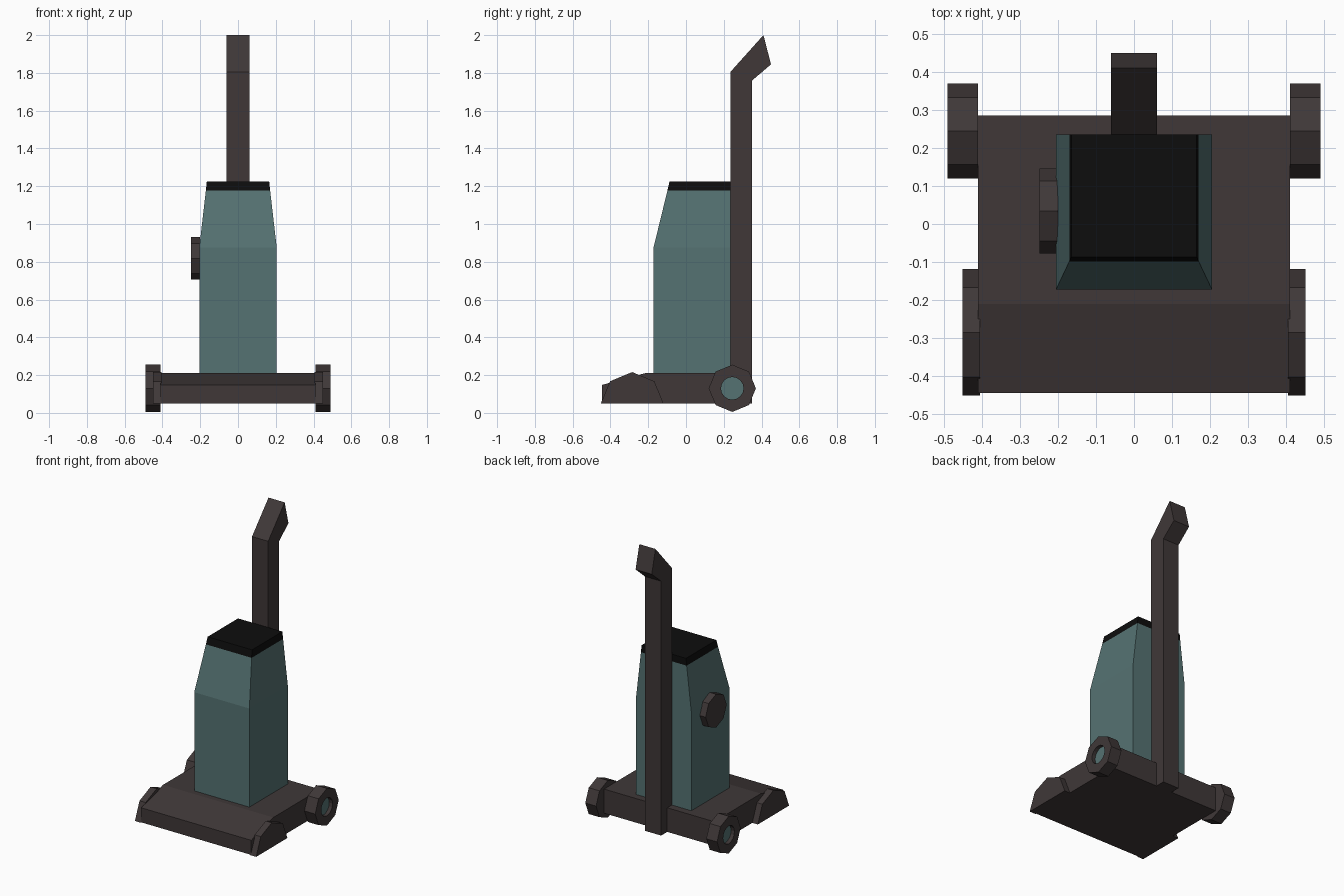
import bpy, bmesh, math

if "Cube" in bpy.data.objects:
    bpy.data.objects.remove(bpy.data.objects["Cube"])


def material(name, rgb):
    m = bpy.data.materials.new(name)
    m.diffuse_color = (*rgb, 1.0)
    m.use_nodes = True
    m.node_tree.nodes["Principled BSDF"].inputs["Base Color"].default_value = m.diffuse_color
    return m


BROWN = material("dark brown plastic", (0.050, 0.039, 0.039))
TEAL = material("muted teal", (0.091, 0.170, 0.170))
BLACK = material("black", (0.004, 0.004, 0.004))


def finish(name, bm, *mats):
    bmesh.ops.recalc_face_normals(bm, faces=bm.faces)
    me = bpy.data.meshes.new(name)
    bm.to_mesh(me)
    bm.free()
    for m in mats:
        me.materials.append(m)
    ob = bpy.data.objects.new(name, me)
    bpy.context.collection.objects.link(ob)
    return ob


def loft(name, rings, *mats, slots=None):
    """Skin a list of equal-length closed loops and cap both ends."""
    bm = bmesh.new()
    loops = [[bm.verts.new(p) for p in ring] for ring in rings]
    n = len(loops[0])
    for k, (a, b) in enumerate(zip(loops, loops[1:])):
        for i in range(n):
            j = (i + 1) % n
            f = bm.faces.new((a[i], a[j], b[j], b[i]))
            f.material_index = slots[k] if slots else 0
    bm.faces.new(loops[0])
    last = bm.faces.new(loops[-1])
    last.material_index = slots[-1] if slots else 0
    return finish(name, bm, *mats)


def extrude_x(name, profile, x0, x1, mat):
    """Extrude a (y, z) profile along x."""
    return loft(name, [[(x, y, z) for y, z in profile] for x in (x0, x1)], mat)


def arc(y, z, r, steps):
    return [(y + r * math.cos(i * math.pi / 4), z + r * math.sin(i * math.pi / 4))
            for i in range(steps)]


# Floor head with a sloping front
extrude_x("floor_head", [(-0.445, 0.05), (0.285, 0.05), (0.285, 0.212),
                         (-0.21, 0.212), (-0.445, 0.148)], -0.41, 0.41, BROWN)

# Upright handle with a bent grip
extrude_x("handle", [(0.235, 0.05), (0.35, 0.05), (0.35, 1.76), (0.45, 1.845),
                     (0.41, 2.0), (0.235, 1.805)], -0.06, 0.06, BROWN)


# Tapered dust housing with a black cap
def section(hx, y0, z):
    return [(-hx, y0, z), (hx, y0, z), (hx, 0.236, z), (-hx, 0.236, z)]


loft("dust_housing",
     [section(0.205, -0.172, 0.21), section(0.205, -0.172, 0.875),
      section(0.170, -0.098, 1.178), section(0.165, -0.087, 1.226)],
     TEAL, BLACK, slots=[0, 0, 1])

# Knob on the left of the housing
extrude_x("side_knob", arc(0.034, 0.818, 0.112, 8), -0.248, -0.2, BROWN)


# Octagonal wheel ring with a round recess and a teal hub at its bottom
def wheel_ring(x, r, octagon):
    pts = []
    for i in range(16):
        rr = r * math.cos(math.pi / 8) if octagon and i % 2 else r
        a = i * math.pi / 8
        pts.append((x, 0.245 + rr * math.cos(a), 0.13 + rr * math.sin(a)))
    return pts


for side, s in (("left", -1), ("right", 1)):
    loft(side + "_rear_wheel",
         [wheel_ring(s * 0.41, 0.125, True), wheel_ring(s * 0.49, 0.125, True),
          wheel_ring(s * 0.49, 0.06, False), wheel_ring(s * 0.465, 0.06, False)],
         BROWN, TEAL, slots=[0, 0, 0, 1][:3] + [1])
    # Half-octagon cover over the front wheel
    extrude_x(side + "_front_cover", arc(-0.285, 0.05, 0.166, 5),
              s * 0.405, s * 0.451, BROWN)
